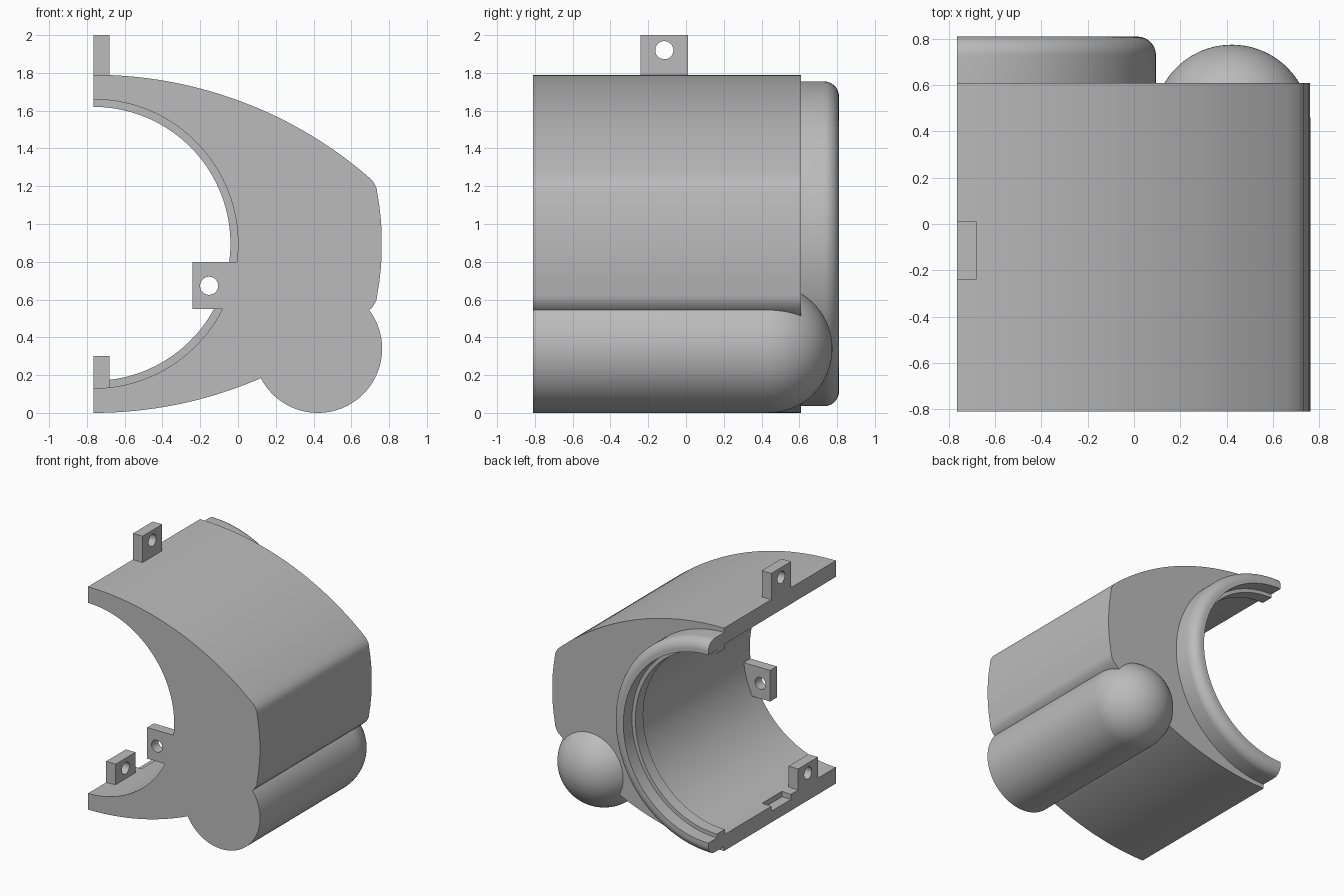
import bpy, bmesh, math
from mathutils import Vector

if "Cube" in bpy.data.objects:
    bpy.data.objects.remove(bpy.data.objects["Cube"], do_unlink=True)

X0, CZ = -0.765, 0.895          # bore axis
FRONT, BACK, END = -0.81, 0.61, 0.81

grey = bpy.data.materials.new("plain grey")
grey.use_nodes = True
grey.diffuse_color = (0.5, 0.5, 0.5, 1)
grey.node_tree.nodes["Principled BSDF"].inputs["Base Color"].default_value = (0.5, 0.5, 0.5, 1)


def finish(bm, name):
    bmesh.ops.recalc_face_normals(bm, faces=bm.faces)
    me = bpy.data.meshes.new(name)
    bm.to_mesh(me)
    bm.free()
    me.materials.append(grey)
    ob = bpy.data.objects.new(name, me)
    bpy.context.collection.objects.link(ob)
    return ob


def prism(name, outline, y0, y1):
    """Extrude an (x, z) outline along y."""
    bm = bmesh.new()
    face = bm.faces.new([bm.verts.new((x, y0, z)) for x, z in outline])
    new = bmesh.ops.extrude_face_region(bm, geom=[face])["geom"]
    bmesh.ops.translate(bm, vec=(0, y1 - y0, 0),
                        verts=[v for v in new if isinstance(v, bmesh.types.BMVert)])
    return finish(bm, name)


def box(name, x, y, z):
    return prism(name, [(x[0], z[0]), (x[1], z[0]), (x[1], z[1]), (x[0], z[1])], *y)


def lathe(name, profile, cx, cz, n=128):
    """Turn an (r, y) profile around an axis along y, with closed ends."""
    bm = bmesh.new()
    rings = []
    for r, y in profile:
        rings.append([bm.verts.new((cx + r * math.cos(a), y, cz + r * math.sin(a)))
                      for a in (2 * math.pi * (i + 0.5) / n for i in range(n))])
    for a, b in zip(rings, rings[1:]):
        for i in range(n):
            j = (i + 1) % n
            bm.faces.new((a[i], a[j], b[j], b[i]))
    bm.faces.new(rings[0])
    bm.faces.new(rings[-1])
    return finish(bm, name)


def combine(ob, other, operation):
    """Apply a boolean and discard the other solid."""
    mod = ob.modifiers.new("cut", "BOOLEAN")
    mod.object, mod.operation, mod.solver = other, operation, "EXACT"
    dg = bpy.context.evaluated_depsgraph_get()
    ob.data = bpy.data.meshes.new_from_object(ob.evaluated_get(dg))
    ob.modifiers.clear()
    bpy.data.objects.remove(other, do_unlink=True)


def arc(r, y, rad, steps, a0, a1):
    return [(r + rad * math.cos(t), y + rad * math.sin(t))
            for t in (a0 + (a1 - a0) * i / steps for i in range(steps + 1))]


# Housing: lens outline, upper half mirrored about the bore height
R = 2.23
upper = []
for i in range(33):
    dx = 1.475 * i / 32
    upper.append((X0 + dx, CZ - R + CZ + math.sqrt(R * R - dx * dx)))
upper += [(0.725, 1.208), (0.734, 1.19)]
upper += [(0.762 - 0.34 * d * d, CZ + d) for d in (0.27, 0.2, 0.13, 0.06)]
lower = [(x, 2 * CZ - z) for x, z in reversed(upper)]
housing = prism("housing", upper + lower, FRONT, BACK)

# Side pod: cylinder with a round back end
pod = lathe("pod", [(0.34, FRONT)] + arc(0, 0.435, 0.34, 24, 0, math.pi / 2 - 0.01),
            0.423, 0.34, 96)
combine(housing, pod, "UNION")

# Back collar with a rounded rim
collar = lathe("collar", [(0.86, 0.4)] + arc(0.78, END - 0.08, 0.08, 10, 0, math.pi / 2), X0, CZ)
combine(housing, collar, "UNION")

# Bore with a narrow lip inside the collar
bore = lathe("bore", [(0.765, -1), (0.765, 0.6), (0.725, 0.6), (0.725, 0.7),
                      (0.755, 0.7), (0.755, 1)], X0, CZ)
combine(housing, bore, "DIFFERENCE")

# Split face and the locating notch in the lower wall
combine(housing, box("split", (-3, X0), (-2, 2), (-1, 3)), "DIFFERENCE")
combine(housing, box("notch", (X0 - 0.1, X0 + 0.08), (-0.24, 0.01), (0.09, 0.3)), "DIFFERENCE")


# Mounting tabs with bolt holes
def tab(name, x, y, z, hole, along_x):
    ob = box(name, x, y, z)
    drill = lathe("drill", [(0.048, -0.3), (0.048, 0.3)], 0, 0, 32)
    if along_x:
        drill.rotation_euler.z = math.pi / 2
    drill.location = Vector(hole)
    bpy.context.view_layer.update()
    combine(ob, drill, "DIFFERENCE")
    return ob


side = (X0, X0 + 0.085)
tabs = [
    tab("top_tab", side, (-0.24, 0.01), (1.74, 2.0), (X0, -0.115, 1.92), True),
    tab("bottom_tab", side, (-0.58, -0.33), (0.08, 0.3), (X0, -0.455, 0.22), True),
    tab("front_tab", (-0.24, 0.0), (FRONT, FRONT + 0.085), (0.55, 0.8), (-0.153, FRONT, 0.673), False),
]

bpy.ops.object.select_all(action="DESELECT")
for ob in [housing] + tabs:
    ob.select_set(True)
bpy.context.view_layer.objects.active = housing
bpy.ops.object.shade_smooth_by_angle(angle=math.radians(30))
